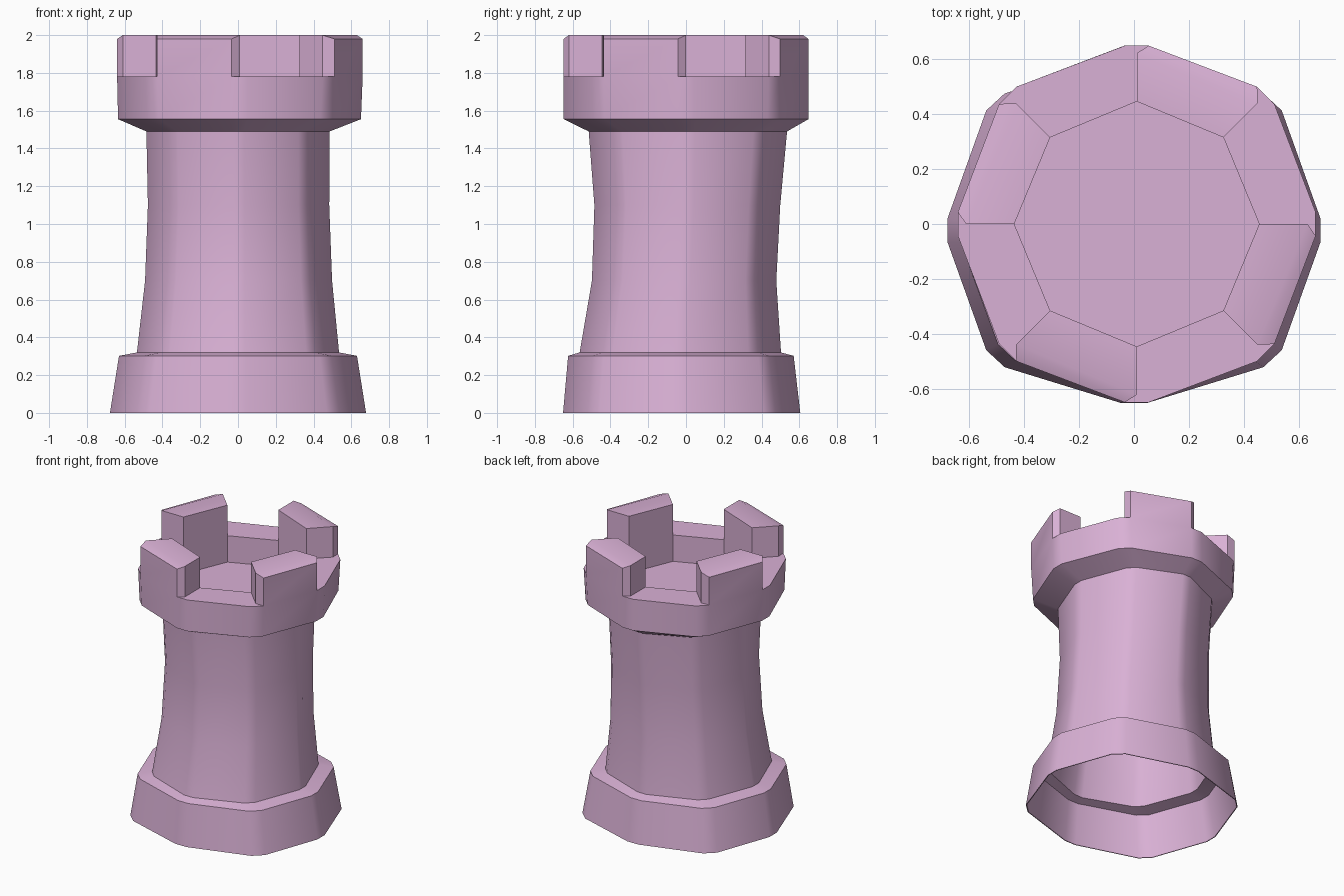
import bpy, bmesh
from math import sin, cos, radians

cube = bpy.data.objects.get("Cube")
if cube:
    bpy.data.objects.remove(cube, do_unlink=True)

SIDES = 8
STEP = 360 / SIDES

mauve = bpy.data.materials.new("mauve")
mauve.use_nodes = True
colour = (0.70, 0.44, 0.67, 1)
mauve.diffuse_color = colour
mauve.node_tree.nodes["Principled BSDF"].inputs["Base Color"].default_value = colour


def ring(bm, z, rx, ry, cx=0, cy=0, diag=1.0, cut=3.8):
    """Octagon with clipped corners: two vertices for each corner."""
    verts = []
    for k in range(SIDES):
        grow = diag if k % 2 else 1
        for side in (-1, 1):
            a = radians(k * STEP + side * cut)
            s = grow / cos(radians(cut))
            verts.append(bm.verts.new((cx + rx * s * cos(a), cy + ry * s * sin(a), z)))
    return verts


def corners(bm, z, r, cx=0):
    """Plain octagon."""
    angles = [radians(k * STEP) for k in range(SIDES)]
    return [bm.verts.new((cx + r * cos(a), r * sin(a), z)) for a in angles]


def bridge(bm, low, high):
    n = len(low)
    for i in range(n):
        j = (i + 1) % n
        bm.faces.new((low[i], low[j], high[j], high[i]))


def finish(bm, name):
    mesh = bpy.data.meshes.new(name)
    bm.to_mesh(mesh)
    bm.free()
    mesh.materials.append(mauve)
    obj = bpy.data.objects.new(name, mesh)
    bpy.context.collection.objects.link(obj)
    bpy.ops.object.select_all(action="DESELECT")
    obj.select_set(True)
    bpy.context.view_layer.objects.active = obj
    bpy.ops.object.shade_smooth_by_angle(angle=radians(30))
    return obj


def loft(name, rings, closed=False):
    bm = bmesh.new()
    loops = [ring(bm, *r) for r in rings]
    for low, high in zip(loops, loops[1:]):
        bridge(bm, low, high)
    if closed:
        bridge(bm, loops[-1], loops[0])
    return finish(bm, name)


# Flared base: outer wall and ledge, with a thin lining, open underneath
SHAFT_FOOT = (0.32, 0.535, 0.533, 0, -0.03, 1.02)
SHAFT_HEAD = (1.49, 0.485, 0.525, 0, 0.01, 1.0)
loft("base", [
    (0, 0.678, 0.628, 0, -0.023, 1.05),
    (0.302, 0.63, 0.597, 0, -0.027, 1.04),
    SHAFT_FOOT,
    (0.314, 0.535, 0.533, 0, -0.03, 1.02),
    (0.296, 0.624, 0.591, 0, -0.027, 1.04),
    (0, 0.672, 0.622, 0, -0.023, 1.05),
], closed=True)

# Waisted shaft
loft("shaft", [
    SHAFT_FOOT,
    (0.70, 0.495, 0.488, 0.003, -0.01, 1.01),
    (1.10, 0.48, 0.492, 0.003, 0.007, 1.0),
    SHAFT_HEAD,
])

# Parapet: sloped underside, outer wall, sills, merlons, inner well and floor
SILL, BEVEL, TOP, FLOOR = 1.78, 1.98, 2.0, 1.59
bm = bmesh.new()
under = ring(bm, *SHAFT_HEAD)
lip = ring(bm, 1.555, 0.643, 0.648, 0.008, 0, 1.01)
outer = ring(bm, SILL, 0.65, 0.648, 0.01, 0, 1.02)
bridge(bm, under, lip)
bridge(bm, lip, outer)
inner = corners(bm, SILL, 0.445, 0.01)
ends = corners(bm, SILL, 0.62, 0.01)
floor = corners(bm, FLOOR, 0.445, 0.01)
bridge(bm, inner, floor)
bm.faces.new(floor)

for k in range(SIDES):
    n = (k + 1) % SIDES
    if k % 2 == 0:
        # open sill between two merlons
        bm.faces.new((inner[k], ends[k], outer[2 * k], outer[2 * k + 1],
                      outer[2 * n], outer[2 * n + 1], ends[n], inner[n]))
        continue
    # merlon with clipped ends and a bevelled outer top edge
    foot = [inner[k], ends[k], outer[2 * k + 1], outer[2 * n], ends[n], inner[n]]
    head = []
    for v in foot:
        z = BEVEL if v in outer else TOP
        head.append(bm.verts.new((v.co.x, v.co.y, z)))
    bridge(bm, foot, head)
    bm.faces.new(head[1:5])
    bm.faces.new((head[0], head[1], head[4], head[5]))
finish(bm, "parapet")
